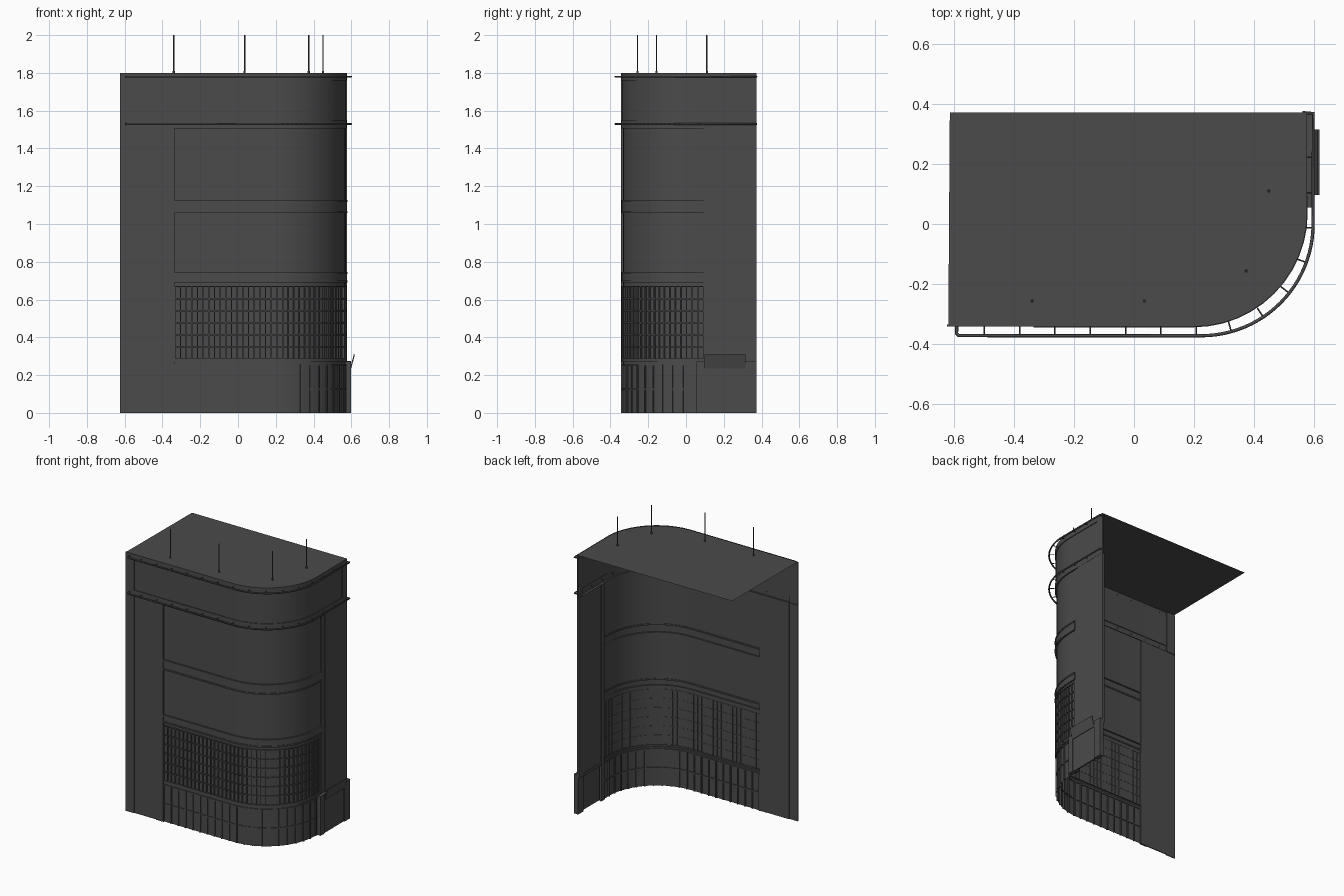
import bpy, math
from mathutils import Vector, Matrix

if "Cube" in bpy.data.objects:
    bpy.data.objects.remove(bpy.data.objects["Cube"])

grey = bpy.data.materials.new("dark_grey")
grey.diffuse_color = (0.07, 0.07, 0.07, 1)
grey.use_nodes = True
grey.node_tree.nodes["Principled BSDF"].inputs["Base Color"].default_value = grey.diffuse_color


def make(name, verts, faces):
    me = bpy.data.meshes.new(name)
    me.from_pydata(verts, [], faces)
    me.materials.append(grey)
    ob = bpy.data.objects.new(name, me)
    bpy.context.collection.objects.link(ob)
    return ob


BOX = [(0, 2, 3, 1), (4, 5, 7, 6), (0, 1, 5, 4), (2, 6, 7, 3), (0, 4, 6, 2), (1, 3, 7, 5)]


def box(name, x0, x1, y0, y1, z0, z1):
    return make(name, [(x, y, z) for z in (z0, z1) for y in (y0, y1) for x in (x0, x1)], BOX)


class Track:
    """Plan line: straight front, rounded corner, straight right side."""

    def __init__(self, cx, cy, r, x0, y1):
        self.c, self.r = (cx, cy), r
        self.x0, self.y1 = x0, y1
        self.a, self.b = cx - x0, r * math.pi / 2
        self.length = self.a + self.b + y1 - cy

    def at(self, s):
        cx, cy = self.c
        t = min(max((s - self.a) / self.r, 0), math.pi / 2)
        n = Vector((math.sin(t), -math.cos(t), 0))
        p = Vector((cx, cy, 0)) + n * self.r
        p.x += min(s - self.a, 0)
        p.y += max(s - self.a - self.b, 0)
        return p, n

    def points(self, n):
        return [self.at(s) for s in [0] + [self.a + self.b * i / n for i in range(n + 1)] + [self.length]]


def sweep(name, track, profile, n=12, closed=False):
    pts, k = track.points(n), len(profile)
    verts = [p + nn * o + Vector((0, 0, z)) for p, nn in pts for o, z in profile]
    faces = [(i * k + j, (i + 1) * k + j, (i + 1) * k + (j + 1) % k, i * k + (j + 1) % k)
             for i in range(len(pts) - 1) for j in range(k if closed else k - 1)]
    if closed:
        faces += [tuple(range(k)), tuple(reversed(range((len(pts) - 1) * k, len(pts) * k)))]
    ob = make(name, verts, faces)
    ob.data.shade_smooth()
    ob.data.set_sharp_from_angle(angle=math.radians(30))
    return ob


def bars(name, track, count, w, inner, outer, z0, z1):
    verts, faces = [], []
    for i in range(count + 1):
        p, n = track.at(track.length * i / count)
        t = Vector((-n.y, n.x, 0))
        b = len(verts)
        verts += [p + n * o + t * s + Vector((0, 0, z))
                  for z in (z0, z1) for o in (inner, outer) for s in (-w / 2, w / 2)]
        faces += [tuple(b + v for v in f) for f in BOX]
    return make(name, verts, faces)


def hoop(name, track, z0, z1, inner, outer):
    return sweep(name, track, [(inner, z0), (outer, z0), (outer, z1), (inner, z1)], closed=True)


def tubes(name, lines, r):
    cu = bpy.data.curves.new(name, 'CURVE')
    cu.dimensions, cu.bevel_depth, cu.bevel_resolution, cu.use_fill_caps = '3D', r, 1, True
    for line in lines:
        sp = cu.splines.new('POLY')
        sp.points.add(len(line) - 1)
        for q, p in zip(sp.points, line):
            q.co = (*p, 1)
    cu.materials.append(grey)
    ob = bpy.data.objects.new(name, cu)
    bpy.context.collection.objects.link(ob)


CX, CY, R = 0.198, 0.037, 0.38
sign_track = Track(CX, CY, R, -0.62, 0.373)
wall_track = Track(CX, CY, R - 0.009, -0.335, 0.093)
rail_track = Track(0.225, 0.0, 0.373, -0.585, 0.37)

# roof sheet
edge = [p + Vector((0, 0, 1.8)) for p, n in sign_track.points(12)] + [Vector((-0.615, 0.373, 1.8))]
make("roof", edge, [tuple(range(len(edge)))])

# parapet band with recessed panel
sweep("parapet", sign_track, [(-0.012, 1.505), (0, 1.505), (0, 1.55), (-0.005, 1.55),
                              (-0.005, 1.76), (0, 1.76), (0, 1.8)])
box("parapet_end_left", -0.625, -0.558, -0.343, -0.335, 1.505, 1.8)
box("parapet_end_right", 0.57, 0.578, 0.32, 0.373, 1.505, 1.8)

# curved wall with projecting floor bands
prof = [(0, 0)]
for a, b in ((0.27, 0.285), (0.69, 0.745), (1.057, 1.127)):
    prof += [(0, a), (0.007, a), (0.007, b), (0, b)]
sweep("curved_wall", wall_track, prof + [(0, 1.505)])
for i, (a, b) in enumerate(((0.69, 0.745), (1.057, 1.127))):
    hoop(f"band_lower_trim_{i}", wall_track, a, a + 0.01, -0.004, 0.011)
    hoop(f"band_upper_trim_{i}", wall_track, b - 0.01, b, -0.004, 0.011)

# louvre grid
bars("louvre_uprights", wall_track, 39, 0.006, -0.003, 0.008, 0.286, 0.668)
for i in range(7):
    z = 0.286 + i * 0.0637
    hoop(f"louvre_rail_{i}", wall_track, z - 0.003, z + 0.003, -0.002, 0.008)

# ground floor glazing bars
bars("shopfront_mullions", wall_track, 21, 0.008, -0.008, 0.006, 0, 0.257)
for i, z in enumerate((0.125, 0.255)):
    hoop(f"shopfront_transom_{i}", wall_track, z - 0.004, z + 0.004, -0.006, 0.005)

# flat pilasters at both ends of the curve
box("left_outer_pilaster", -0.625, -0.558, -0.343, -0.337, 0, 1.505)
box("left_inner_pilaster", -0.558, -0.39, -0.338, -0.332, 0, 1.505)
box("left_jamb", -0.39, -0.335, -0.343, -0.33, 0, 1.505)
box("right_jamb", 0.56, 0.573, 0.093, 0.13, 0, 1.505)
box("right_pilaster", 0.562, 0.577, 0.13, 0.373, 0.25, 1.505)

# entrance on the right side
box("entrance_front_pillar", 0.568, 0.597, 0.055, 0.095, 0, 0.272)
box("entrance_rear_pillar", 0.568, 0.599, 0.315, 0.373, 0, 0.275)
box("entrance_panel", 0.582, 0.592, 0.095, 0.315, 0, 0.272)
box("entrance_ledge", 0.56, 0.595, 0.095, 0.315, 0.262, 0.272)
canopy = box("tilted_canopy", -0.003, 0.003, 0.097, 0.315, -0.038, 0.038)
canopy.matrix_world = Matrix.Translation((0.606, 0, 0.272)) @ Matrix.Rotation(math.radians(15), 4, 'Y')

# two tube rails with brackets round the parapet
for i, z in enumerate((1.53, 1.78)):
    up = Vector((0, 0, z))
    line = [p + up for p, n in rail_track.points(24)]
    line = [Vector((-0.592, -0.342, z)), Vector((-0.592, -0.366, z))] + line + [Vector((0.562, 0.372, z))]
    tubes(f"rail_{i}", [line], 0.0055)
    stays = []
    for k in range(int(rail_track.length / 0.118)):
        p, n = rail_track.at(0.085 + k * 0.118)
        stays.append([p + up, p - n * 0.036 + up])
    tubes(f"rail_brackets_{i}", stays, 0.0025)

# roof masts with small feet
spots = ((-0.34, -0.257), (0.035, -0.257), (0.375, -0.157), (0.45, 0.11))
tubes("roof_masts", [[(x, y, 1.795), (x, y, 2.0)] for x, y in spots], 0.0035)
tubes("mast_feet", [[(x, y, 1.797), (x, y, 1.81)] for x, y in spots], 0.006)
